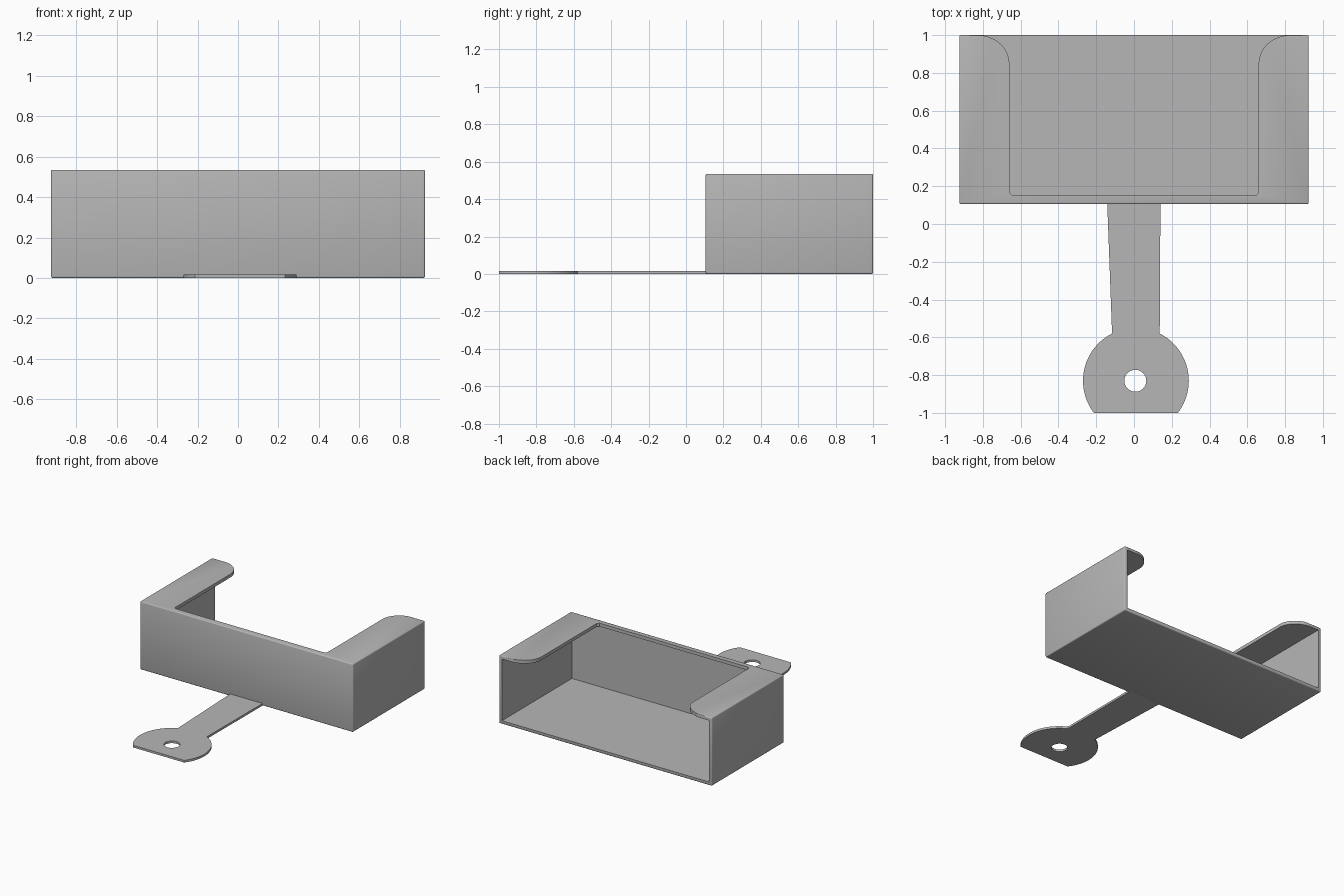
import bpy, bmesh, math

if "Cube" in bpy.data.objects:
    bpy.data.objects.remove(bpy.data.objects["Cube"])

grey = bpy.data.materials.new("plain grey")
grey.diffuse_color = (0.47, 0.47, 0.47, 1)
grey.use_nodes = True
grey.node_tree.nodes["Principled BSDF"].inputs["Base Color"].default_value = grey.diffuse_color

X, Y0, Y1, H = 0.925, 0.105, 1.0, 0.535   # outer tray size
T = 0.026                                 # sheet thickness


def prism(name, pts, z0, z1, bevel=0):
    """Extrude a flat outline from z0 to z1, optionally rounding its edges."""
    bm = bmesh.new()
    face = bm.faces.new([bm.verts.new((x, y, z0)) for x, y in pts])
    top = bmesh.ops.extrude_face_region(bm, geom=[face])["geom"]
    bmesh.ops.translate(bm, vec=(0, 0, z1 - z0),
                        verts=[v for v in top if isinstance(v, bmesh.types.BMVert)])
    bmesh.ops.recalc_face_normals(bm, faces=bm.faces)
    if bevel:
        bmesh.ops.bevel(bm, geom=bm.edges[:], offset=bevel, segments=3,
                        profile=0.5, affect='EDGES')
    me = bpy.data.meshes.new(name)
    bm.to_mesh(me)
    bm.free()
    me.materials.append(grey)
    ob = bpy.data.objects.new(name, me)
    bpy.context.collection.objects.link(ob)
    return ob


def rect(x0, x1, y0, y1):
    return [(x0, y0), (x1, y0), (x1, y1), (x0, y1)]


def arc(cx, cy, rx, ry, a0, a1, n):
    return [(cx + rx * math.cos(a0 + (a1 - a0) * i / n),
             cy + ry * math.sin(a0 + (a1 - a0) * i / n)) for i in range(n + 1)]


def cut(ob, cutter):
    """Subtract the cutter, then discard it."""
    mod = ob.modifiers.new("cut", 'BOOLEAN')
    mod.operation, mod.solver, mod.object = 'DIFFERENCE', 'EXACT', cutter
    bpy.context.view_layer.objects.active = ob
    bpy.ops.object.modifier_apply(modifier=mod.name)
    bpy.data.objects.remove(cutter)


def smooth(ob):
    bpy.ops.object.select_all(action='DESELECT')
    ob.select_set(True)
    bpy.context.view_layer.objects.active = ob
    bpy.ops.object.shade_smooth_by_angle(angle=math.radians(35))


# Tray: rounded block, hollowed from the back
tray = prism("tray", rect(-X, X, Y0, Y1), 0, H, 0.008)
cut(tray, prism("cavity_cutter", rect(-X + T, X - T, Y0 + T, 1.2), T, H - T))

# Top opening, flaring outwards at the back so the side flanges have round corners
flare = arc(0.83, 0.85, 0.17, 0.15, math.pi, math.pi / 2, 16)
right = [(0.645, 0.15), (0.66, 0.165)] + flare + [(0.83, 1.1)]
cut(tray, prism("opening_cutter", right + [(-x, y) for x, y in reversed(right)],
                H - 2 * T, H + 0.1))
smooth(tray)

# Mounting tab: tapered arm ending in a round head with a flat end
cx, cy, r = 0.01, -0.83, 0.28
neck, flat = math.asin(0.25 / r), math.asin(0.17 / r)
head = (arc(cx, cy, r, r, math.pi - neck, math.pi + flat, 24)
        + arc(cx, cy, r, r, -flat, neck, 24))
tab = prism("mounting_tab", [(-0.142, 0.12)] + head + [(0.14, 0.12)], 0, 0.017)
cut(tab, prism("hole_cutter", arc(0.007, cy, 0.058, 0.058, 0, math.tau * 39 / 40, 39),
               -0.1, 0.1))
smooth(tab)
